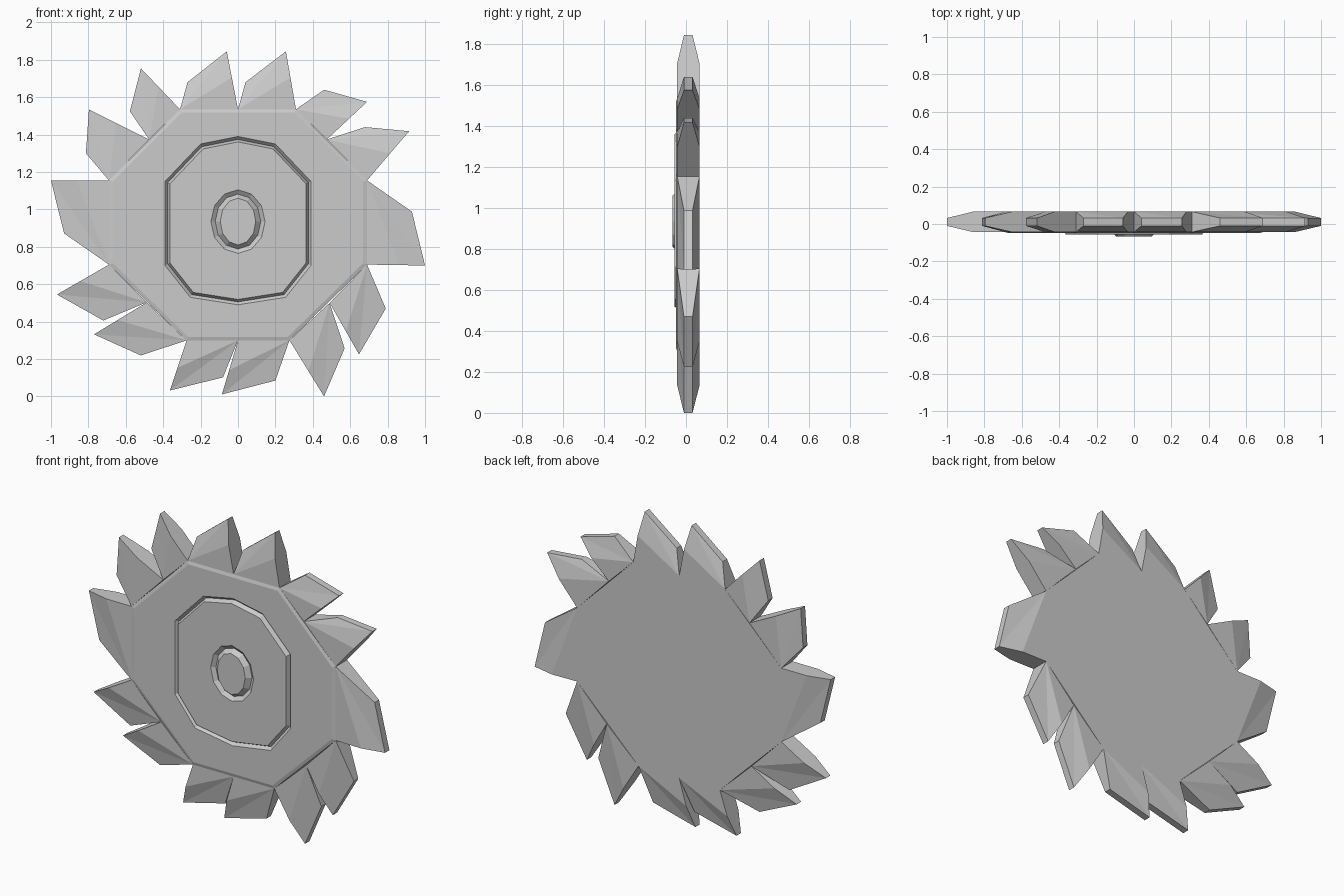
import bpy, bmesh, math
from mathutils import Vector

if "Cube" in bpy.data.objects:
    bpy.data.objects.remove(bpy.data.objects["Cube"])

BACK, RIM, FACE, PLATEAU, HUB = 0.066, -0.043, -0.049, -0.057, -0.066
TIP_BACK, TIP_FRONT = 0.032, -0.010
CENTRE = Vector((0, 0.935))


def finish(name, bm):
    bmesh.ops.recalc_face_normals(bm, faces=bm.faces)
    mesh = bpy.data.meshes.new(name)
    bm.to_mesh(mesh)
    bm.free()
    obj = bpy.data.objects.new(name, mesh)
    bpy.context.collection.objects.link(obj)


def scaled(pts, f):
    return [CENTRE + (Vector(p) - CENTRE) * f for p in pts]


def ellipse(rx, rz, n=12):
    return [CENTRE + Vector((rx * math.sin(2 * math.pi * i / n),
                             rz * math.cos(2 * math.pi * i / n))) for i in range(n)]


def mirrored(half):
    # half runs clockwise down the right side; points on x = 0 are not doubled
    return half + [(-x, z) for x, z in reversed(half) if x > 0]


# Octagonal blade body with two V-grooves and a raised centre, as nested rings
octagon = mirrored([(0.31, 1.535), (0.69, 1.155), (0.69, 0.705), (0.275, 0.30)])
groove = mirrored([(0, 1.39), (0.2, 1.35), (0.39, 1.15), (0.39, 0.70), (0.255, 0.53), (0, 0.49)])
rings = [
    (octagon, BACK), (octagon, RIM), (scaled(octagon, 0.97), FACE),
    (groove, FACE), (scaled(groove, 0.965), FACE + 0.018), (scaled(groove, 0.935), PLATEAU),
    (ellipse(0.145, 0.17), PLATEAU), (ellipse(0.122, 0.147), PLATEAU + 0.018),
    (ellipse(0.095, 0.125), HUB),
]
bm = bmesh.new()
loops = [[bm.verts.new((p[0], y, p[1])) for p in pts] for pts, y in rings]
bm.faces.new(loops[0])
bm.faces.new(loops[-1])
for a, b in zip(loops, loops[1:]):
    if len(a) == len(b):
        for i in range(len(a)):
            j = (i + 1) % len(a)
            bm.faces.new((a[i], a[j], b[j], b[i]))
    else:
        edges = []
        for loop in (a, b):
            for i in range(len(loop)):
                pair = (loop[i - 1], loop[i])
                edges.append(bm.edges.get(pair) or bm.edges.new(pair))
        bmesh.ops.triangle_fill(bm, edges=edges, use_beauty=True, normal=(0, -1, 0))
finish("blade_body", bm)


# Swept teeth: full depth at the root, thinned towards the outer edge
def tooth(name, root1, shoulder, tip, root2):
    r1, s, t, r2 = map(Vector, (root1, shoulder, tip, root2))
    mid = r2.lerp(t, 0.55)
    bm = bmesh.new()
    sides = []
    for full, thin in ((RIM, TIP_FRONT), (BACK, TIP_BACK)):
        sides.append([bm.verts.new((p.x, y, p.y)) for p, y in
                      ((r1, full), (s, thin), (t, thin), (mid, full), (r2, full))])
    for v in sides:
        bm.faces.new((v[0], v[3], v[4]))
        bm.faces.new((v[0], v[1], v[2]))
        bm.faces.new((v[0], v[2], v[3]))
    f, b = sides
    for i in range(5):
        j = (i + 1) % 5
        bm.faces.new((f[i], f[j], b[j], b[i]))
    finish(name, bm)


# Root points clockwise round the octagon, and each tooth's shoulder and tip
roots = [(-0.31, 1.535), (0, 1.535), (0.31, 1.535), (0.475, 1.374), (0.69, 1.155),
         (0.69, 0.705), (0.49, 0.50), (0.275, 0.30), (0, 0.30), (-0.275, 0.30),
         (-0.488, 0.503), (-0.69, 0.705), (-0.69, 1.155), (-0.475, 1.374)]
outer = [((-0.27, 1.68), (-0.06, 1.845)), ((0.04, 1.68), (0.256, 1.845)),
         ((0.46, 1.64), (0.69, 1.575)), ((0.68, 1.44), (0.915, 1.418)),
         ((0.93, 0.988), (1.0, 0.70)), ((0.79, 0.47), (0.647, 0.225)),
         ((0.57, 0.257), (0.46, 0.0)), ((0.2, 0.085), (-0.086, 0.011)),
         ((-0.08, 0.102), (-0.364, 0.032)), ((-0.519, 0.219), (-0.77, 0.332)),
         ((-0.72, 0.406), (-0.968, 0.545)), ((-0.93, 0.872), (-1.0, 1.155)),
         ((-0.813, 1.30), (-0.797, 1.535)), ((-0.578, 1.524), (-0.519, 1.754))]
for i, (shoulder, tip) in enumerate(outer):
    tooth(f"tooth_{i + 1}", roots[i], shoulder, tip, roots[(i + 1) % len(roots)])
